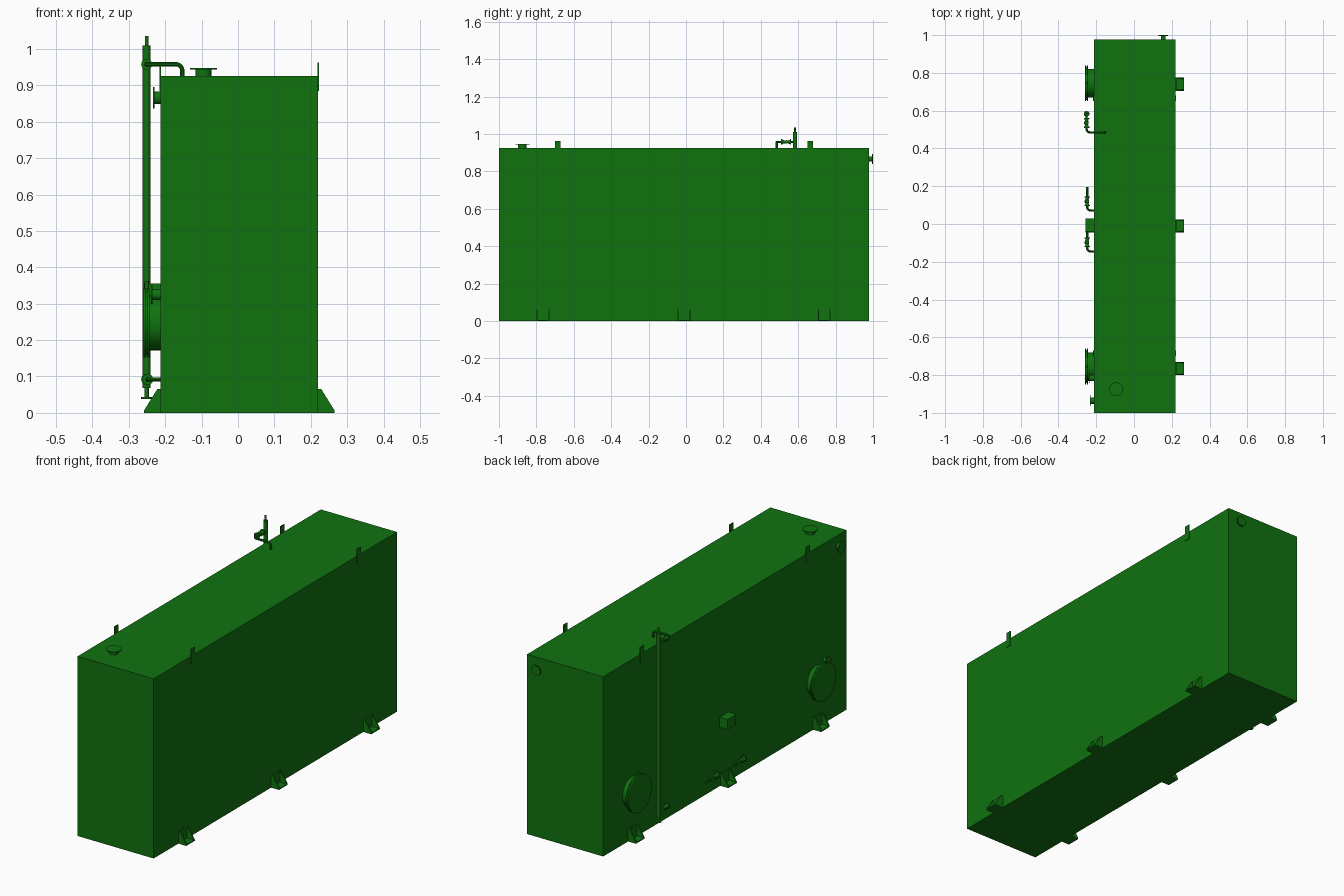
import bpy, bmesh, math
from mathutils import Vector

if "Cube" in bpy.data.objects:
    bpy.data.objects.remove(bpy.data.objects["Cube"])

green = bpy.data.materials.new("green_paint")
green.diffuse_color = (0.005, 0.17, 0.005, 1)
green.use_nodes = True
green.node_tree.nodes["Principled BSDF"].inputs["Base Color"].default_value = green.diffuse_color

XL, XR, YF, YB, H = -0.213, 0.22, -1.0, 0.978, 0.925   # tank walls and height


def finish(name, bm, smooth=False):
    bmesh.ops.recalc_face_normals(bm, faces=bm.faces)
    me = bpy.data.meshes.new(name)
    bm.to_mesh(me)
    bm.free()
    ob = bpy.data.objects.new(name, me)
    bpy.context.collection.objects.link(ob)
    me.materials.append(green)
    if smooth:
        bpy.ops.object.select_all(action='DESELECT')
        ob.select_set(True)
        bpy.context.view_layer.objects.active = ob
        bpy.ops.object.shade_smooth_by_angle(angle=math.radians(35))
    return ob


def box(name, lo, hi):
    bm = bmesh.new()
    bmesh.ops.create_cube(bm, size=1)
    for v in bm.verts:
        v.co = Vector([lo[i] + (v.co[i] + 0.5) * (hi[i] - lo[i]) for i in range(3)])
    return finish(name, bm)


def prism(name, xz, y0, y1):
    """Extrude an x-z profile along y."""
    bm = bmesh.new()
    f = bm.faces.new([bm.verts.new((x, y0, z)) for x, z in xz])
    r = bmesh.ops.extrude_face_region(bm, geom=[f])
    for v in r["geom"]:
        if isinstance(v, bmesh.types.BMVert):
            v.co.y = y1
    return finish(name, bm)


def lathe(name, profile, origin, axis, n=32):
    """Revolve (distance along axis, radius) pairs around an axis."""
    bm = bmesh.new()
    q = Vector((0, 0, 1)).rotation_difference(Vector(axis))
    rings = []
    for h, r in profile:
        rings.append([bm.verts.new(Vector(origin) + q @ Vector(
            (r * math.cos(2 * math.pi * i / n), r * math.sin(2 * math.pi * i / n), h)))
            for i in range(n)])
    for a, b in zip(rings, rings[1:]):
        for i in range(n):
            j = (i + 1) % n
            bm.faces.new((a[i], a[j], b[j], b[i]))
    bm.faces.new(rings[0])
    bm.faces.new(rings[-1])
    return finish(name, bm, True)


def tube(name, pts, r, bend=0.02):
    """Pipe through the points, with rounded corners."""
    pts = [Vector(p) for p in pts]
    path = [pts[0]]
    for a, b, c in zip(pts, pts[1:], pts[2:]):
        s, e = b + (a - b).normalized() * bend, b + (c - b).normalized() * bend
        o = s + e - b
        for k in range(7):
            t = k / 6 * math.pi / 2
            path.append(o + (s - o) * math.cos(t) + (e - o) * math.sin(t))
    path.append(pts[-1])
    cu = bpy.data.curves.new(name, 'CURVE')
    cu.dimensions = '3D'
    cu.bevel_depth, cu.bevel_resolution, cu.use_fill_caps = r, 3, True
    sp = cu.splines.new('POLY')
    sp.points.add(len(path) - 1)
    for p, co in zip(sp.points, path):
        p.co = (*co, 1)
    tmp = bpy.data.objects.new(name + "_path", cu)
    bpy.context.collection.objects.link(tmp)
    me = bpy.data.meshes.new_from_object(tmp.evaluated_get(bpy.context.evaluated_depsgraph_get()))
    bpy.data.objects.remove(tmp)
    bm = bmesh.new()
    bm.from_mesh(me)
    return finish(name, bm, True)


def nozzle(name, origin, axis, length, r, R, t=0.006):
    lathe(name, [(-0.002, r), (length - t, r), (length - t, R), (length, R)], origin, axis)


def valve(name, x, y, z):
    """Waisted valve body with end collars, lying along y."""
    lathe(name, [(-0.026, 0.009), (-0.026, 0.015), (-0.020, 0.015), (-0.020, 0.011),
                 (-0.006, 0.007), (0.006, 0.007), (0.020, 0.011), (0.020, 0.015),
                 (0.026, 0.015), (0.026, 0.009)], (x, y, z), (0, 1, 0), 24)
    lathe(name + "_bonnet", [(-0.010, 0.009), (0.010, 0.009), (0.013, 0.005)],
          (x, y, z), (-1, 0, 0), 16)


# Tank body
box("tank_body", (XL, YF, 0), (XR, YB, H))

# Feet (base plate, wall plate, two gussets) and lifting lugs on both long sides
for side, wall, s in (("left", XL, -1), ("right", XR, 1)):
    for i, y in enumerate((-0.765, -0.01, 0.74)):
        n = f"{side}_foot_{i}"
        a, b = y - 0.035, y + 0.035
        prism(n + "_base", [(wall, 0), (wall + s * 0.045, 0),
                            (wall + s * 0.045, 0.006), (wall, 0.006)], a, b)
        prism(n + "_wall_plate", [(wall, 0), (wall + s * 0.006, 0),
                                  (wall + s * 0.006, 0.065), (wall, 0.065)], a, b)
        web = [(wall, 0.003), (wall + s * 0.045, 0.003), (wall + s * 0.045, 0.007),
               (wall + s * 0.009, 0.065), (wall, 0.065)]
        prism(n + "_gusset_a", web, a, a + 0.007)
        prism(n + "_gusset_b", web, b - 0.007, b)
    for i, y in enumerate((-0.685, 0.665)):
        x0, x1 = sorted((wall - s * 0.001, wall + s * 0.003))
        box(f"{side}_lifting_lug_{i}", (x0, y - 0.015, 0.884), (x1, y + 0.015, 0.963))

# Flanged nozzles
nozzle("top_nozzle", (-0.095, -0.875, H), (0, 0, 1), 0.023, 0.022, 0.037, 0.004)
nozzle("side_nozzle", (XL, -0.935, 0.866), (-1, 0, 0), 0.021, 0.0175, 0.029, 0.004)
nozzle("back_nozzle", (0.155, YB, 0.866), (0, 1, 0), 0.022, 0.013, 0.026)

# Manholes with bolted cover and small hinge pin
for i, y in enumerate((-0.755, 0.745)):
    lathe(f"manhole_{i}", [(-0.002, 0.075), (0.030, 0.075), (0.030, 0.095), (0.037, 0.095),
                           (0.037, 0.088), (0.040, 0.088), (0.040, 0.095), (0.047, 0.095)],
          (XL, y, 0.247), (-1, 0, 0), 48)
    lathe(f"manhole_pin_{i}", [(0, 0.006), (0.03, 0.006)], (XL - 0.038, y, 0.332), (0, 0, 1), 12)
nozzle("sensor_nozzle", (XL, -0.815, 0.325), (-1, 0, 0), 0.026, 0.015, 0.026, 0.004)

# Junction box on the left wall
box("junction_box", (XL - 0.045, -0.04, 0.302), (XL, 0.03, 0.355))

# Level gauge column with end stems and drain foot
GX, GY = -0.251, 0.583
lathe("gauge_column", [(0.038, 0.015), (0.043, 0.015), (0.043, 0.006), (0.068, 0.006),
                       (0.068, 0.011), (1.01, 0.011), (1.01, 0.005), (1.036, 0.005)],
      (GX, GY, 0), (0, 0, 1), 24)
tube("gauge_upper_pipe", [(-0.153, 0.485, H - 0.005), (-0.153, 0.485, 0.958),
                          (GX, 0.485, 0.958), (GX, GY, 0.958)], 0.006, 0.018)
valve("gauge_upper_valve", GX, 0.535, 0.958)
tube("gauge_lower_pipe", [(XL + 0.005, 0.485, 0.092), (GX, 0.485, 0.092),
                          (GX, GY, 0.092)], 0.006, 0.018)
valve("gauge_lower_valve", GX, 0.535, 0.092)

# Drain valves beside the middle foot
for i, y in enumerate((-0.145, 0.072)):
    tube(f"drain_pipe_{i}", [(XL + 0.005, y, 0.092), (-0.248, y, 0.092),
                             (-0.248, y + 0.125, 0.092)], 0.006, 0.018)
    valve(f"drain_valve_{i}", -0.248, y + 0.048, 0.092)
